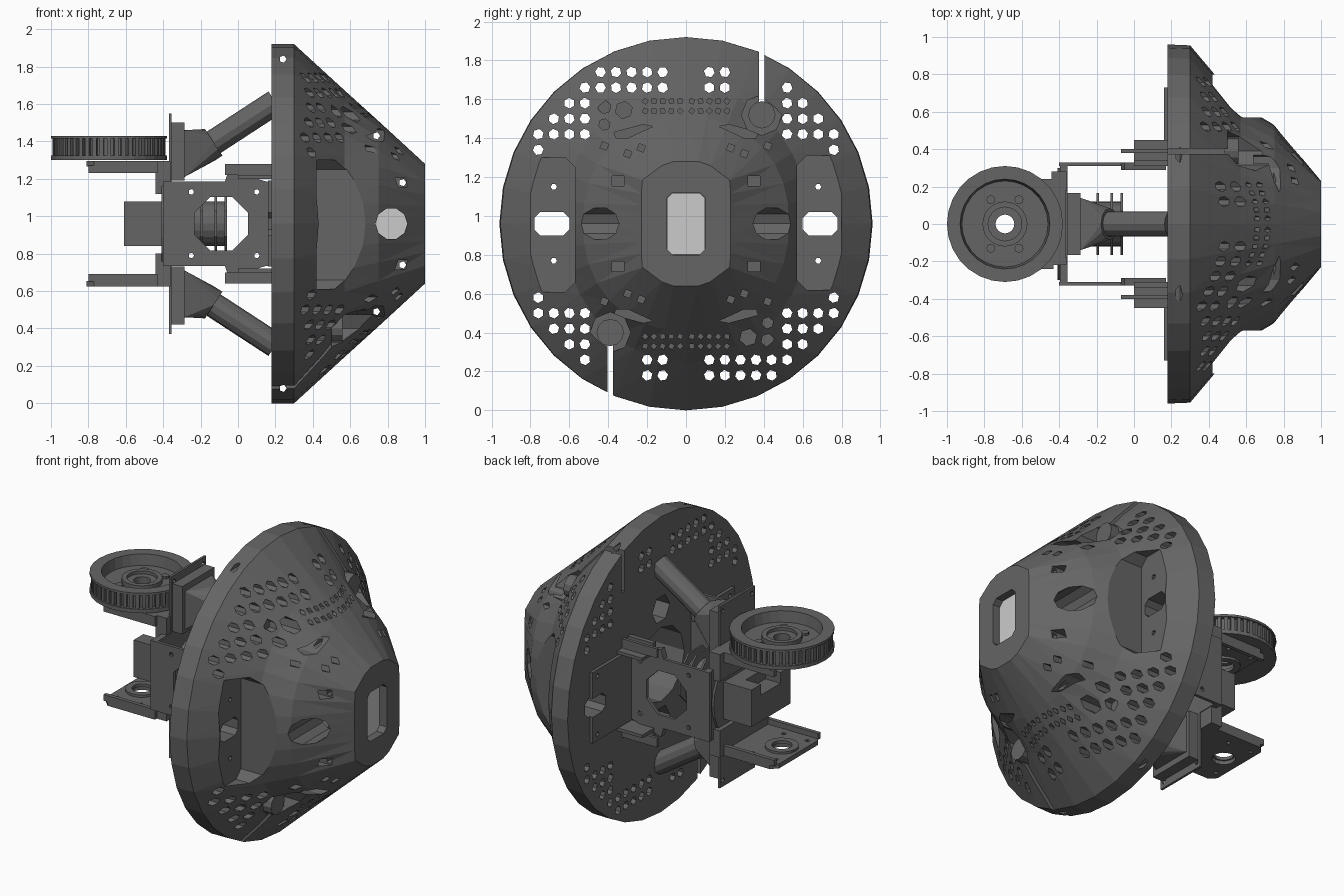
import bpy, bmesh, math, random
from mathutils import Vector, Matrix

if "Cube" in bpy.data.objects:
    bpy.data.objects.remove(bpy.data.objects["Cube"])
random.seed(4)
C = 0.96  # height of the main axis


def material(name, v):
    m = bpy.data.materials.new(name)
    m.diffuse_color = (v, v, v, 1)
    m.use_nodes = True
    m.node_tree.nodes["Principled BSDF"].inputs["Base Color"].default_value = m.diffuse_color
    return m


DARK, LIGHT = material("dark_plastic", 0.13), material("light_panel", 0.75)


def finish(name, bm, mat=DARK):
    bmesh.ops.recalc_face_normals(bm, faces=bm.faces)
    me = bpy.data.meshes.new(name)
    bm.to_mesh(me)
    bm.free()
    ob = bpy.data.objects.new(name, me)
    bpy.context.collection.objects.link(ob)
    me.materials.append(mat)
    return ob


def loft(bm, rings, caps=True):
    vs = [[bm.verts.new(p) for p in r] for r in rings]
    n = len(vs[0])
    for a, b in zip(vs, vs[1:]):
        for i in range(n):
            bm.faces.new((a[i], a[(i + 1) % n], b[(i + 1) % n], b[i]))
    if caps:
        bm.faces.new(vs[0])
        bm.faces.new(vs[-1])


def place(axis, p, d):
    return {'x': (d, p[0], p[1]), 'y': (p[0], d, p[1]), 'z': (p[0], p[1], d)}[axis]


def prisms(name, items, mat=DARK):
    """Each item: (profile, axis, start, end)."""
    bm = bmesh.new()
    for prof, ax, a, b in items:
        loft(bm, [[place(ax, p, a) for p in prof], [place(ax, p, b) for p in prof]])
    return finish(name, bm, mat)


def rect(a, b, c, d, k=0):
    if k:
        return [(a + k, c), (b - k, c), (b, c + k), (b, d - k), (b - k, d), (a + k, d), (a, d - k), (a, c + k)]
    return [(a, c), (b, c), (b, d), (a, d)]


def ngon(x, y, r, n=16, rot=0.0):
    return [(x + r * math.cos(rot + math.tau * i / n), y + r * math.sin(rot + math.tau * i / n)) for i in range(n)]


def cut(ob, items):
    c = prisms("cutter", items)
    c.hide_render = True
    m = ob.modifiers.new("cut", 'BOOLEAN')
    m.operation, m.solver, m.object = 'DIFFERENCE', 'EXACT', c
    bpy.context.view_layer.objects.active = ob
    bpy.ops.object.modifier_apply(modifier=m.name)
    bpy.data.objects.remove(c)


def flip(prof, s):
    """Turn a (y, z offset) profile half round the x axis if s is -1."""
    return [(s * y, C + s * z) for y, z in prof]


def mz(prof, s):
    return [(x, C + s * z) for x, z in prof]


# Shell: round rim lofted into an octagonal nose
def ring(x, ry, rz, p=2.0, nose=False):
    pts = []
    for i in range(32):
        t = math.tau * i / 32
        c, s = abs(math.cos(t)), abs(math.sin(t))
        if nose:
            r = 1 / max(c / ry, s / rz, 1.91 * c + 2.55 * s)
        else:
            r = ((c / ry) ** p + (s / rz) ** p) ** (-1 / p)
        pts.append((x, r * math.cos(t), C + r * math.sin(t)))
    return pts


bm = bmesh.new()
loft(bm, [ring(.18, .96, .96), ring(.3, .955, .96), ring(.57, .635, .713),
          ring(.75, .53, .55, 2.2), ring(1, .23, .32, nose=True)])
bmesh.ops.triangulate(bm, faces=[f for f in bm.faces if len(f.verts) == 4])
shell = finish("cone_shell", bm)

# Side pockets, nose cavity and cable slots
S = (1, -1)
cut(shell, [(flip(rect(.57, .80, -.34, .35, .05), s), 'x', .42, 1.1) for s in S]
    + [(rect(-.2, .2, C - .26, C + .26), 'x', .6, .93)])
through = [(flip(rect(.6, .78, -.06, .06, .03), s), 'x', 0, 1) for s in S]
through += [(ngon(a * .68, C + b * .19, .016, 6), 'x', 0, 1) for a in S for b in S]
cut(shell, through + [(ngon(0, C, .24, 12), 'x', .1, .65)]
    + [(ngon(0, C + s * .36, .09, 6), 'x', .1, .45) for s in S]
    + [(flip(rect(.375, .405, .62, 1.05), s), 'x', .1, .9) for s in S])

# Perforation grid
holes = []
for row in (.38, .46, .54, .62, .70, .78):
    for i in range(9):
        y = .12 + .08 * i
        r = math.hypot(y, row)
        if not .69 < r < .91 or (row < .4 and y < .74):
            continue
        for a in S:
            for b in S:
                if y < .5 and row < .66 or a * b > 0 and .22 < y < .5:
                    continue  # space for the cable boss and blind pits
                holes.append((ngon(a * y, C + b * row, .028, 6, random.random() * 3), 'x', .1, .95))
cut(shell, holes)

# Fine vents, pits and slanted slits
holes = []
for b in S:
    for y in (.03, .075, .12, .165, .21):
        for a in S:
            holes += [(ngon(a * y, C + b * z, .016, 4, random.random()), 'x', .52, 1) for z in (.58, .63)]
    for a in S:
        holes.append((rect(a * .35 - .03, a * .35 + .03, C + b * .22 - .025, C + b * .22 + .025), 'x', .7, 1))
        holes += [(ngon(a * y, C + b * z, .024, 4, .4), 'x', .6, 1) for y, z in ((.3, .36), (.23, .39), (.42, .4))]
        slit = [(.17, .5), (.22, .51), (.37, .47), (.36, .44), (.3, .44)]
        holes.append(([(a * y, C + b * z) for y, z in slit], 'x', .64, 1))
    holes += [(flip(ngon(y, z, r, 6, .3), b), 'x', .5, 1)
              for y, z, r in ((-.32, .585, .045), (-.42, .51, .03), (-.42, .6, .035))]
cut(shell, holes)

# Nose window, side ports, cross bolt holes and cable pockets
cut(shell, [(rect(-.1, .1, C - .16, C + .16, .03), 'x', .9, 1.1)]
    + [(flip(ngon(.39, .56, .105, 8), s), 'x', .5, 1.1) for s in S])
cut(shell, [(ngon(.82, C, .085, 10), 'y', -1, 1)]
    + [(ngon(x, C + s * z, .02, 5), 'y', -1.1, 1.1) for s in S for x, z in ((.24, .88), (.74, .47), (.88, .22))])
prisms("cable_boss", [(flip(ngon(.39, .56, .07, 12), s), 'x', .48, .56) for s in S])
prisms("light_box", [(rect(-.099, .099, C - .159, C + .159, .03), 'x', .74, .95)], LIGHT)

# Plates on the back of the shell
plate = prisms("back_plate", [(rect(*sorted((s * .31, s * .73)), C - .23, C + .23), 'x', .16, .185) for s in S])
cut(plate, through)

# Small brackets with tongues
tabs = []
for a in S:
    for b in S:
        tabs += [(rect(0, .185, *sorted((a * .33, a * .45))), 'z', C + b * .24, C + b * .26),
                 (mz(rect(0, .185, .24, .315), b), 'y', a * .31, a * .34),
                 (rect(-.07, .18, a * .39 - .01, a * .39 + .01), 'z', C + b * .26, C + b * .32)]
prisms("tongue_bracket", tabs)

# Side arms with large octagonal openings
arm = prisms("side_arm", [(rect(-.4, .17, C - .225, C + .225), 'y', *sorted((s * .31, s * .33))) for s in S])
cut(arm, [(ngon(-.09, C, .155, 8, math.pi / 8), 'y', -1, 1)]
    + [(ngon(x, C + s * .17, .016, 5), 'y', -1, 1) for x in (-.25, .1) for s in S])
prisms("arm_gusset", [(mz([(-.07, .225), (-.05, .285), (.17, .22), (.16, .17)], b), 'y', *sorted((a * .29, a * .33)))
                      for a in S for b in S])

# Motor: finned barrel, backing disc, cross plate and gearbox
fins = [(ngon(0, C, .12, 20), 'x', -.36, -.06)]
fins += [(ngon(0, C, .18, 8, math.pi / 8), 'x', x, x + .012) for x in (-.2, -.125, -.072)]
prisms("finned_motor", fins)
prisms("motor_disc", [(ngon(0, C, .3, 24), 'x', -.41, -.385)])
prisms("cross_plate", [(rect(-.33, .33, C - .225, C + .225), 'x', -.395, -.355)])
gear = prisms("gearbox", [(rect(-.2, .2, C - .12, C + .12), 'x', -.61, -.4)])
cut(gear, [(rect(-.62, -.5, -.1, .1), 'z', C + .05, 1.2)])

# Upper and lower strut mounts
for s, label in ((1, "upper"), (-1, "lower")):
    mount = prisms(label + "_mount_plate", [(rect(-.18, .18, *sorted((C + s * .17, C + s * .59))), 'x', -.37, -.355)])
    cut(mount, [(ngon(y, C + s * z, .016, 6), 'x', -1, 0) for y in (-.15, .15) for z in (.21, .55)])
    prisms(label + "_mount_block", [(rect(-.165, .165, *sorted((C + s * .23, C + s * .54))), 'x', -.356, -.285)])
    a, b = Vector((-.13, 0, C + s * .435)), Vector((.2, 0, C + s * .65))
    rot = (b - a).to_track_quat('Z', 'Y').to_matrix()
    circ = lambda p, r, n: [p + rot @ Vector((x, y, 0)) for x, y in ngon(0, 0, r, n)]
    bm = bmesh.new()
    loft(bm, [circ(a, .068, 12), circ(b, .068, 12)])
    finish(label + "_strut", bm)
    bm = bmesh.new()
    for p in circ(a, .085, 12) + circ(a.lerp(b, -.12), .085, 12):
        bm.verts.new(p)
    for y, z in rect(-.14, .14, .25, .5):
        bm.verts.new((-.286, y, C + s * z))
    bmesh.ops.convex_hull(bm, input=bm.verts)
    finish(label + "_strut_socket", bm)

    # Pulley tray with rims and a bearing ring
    outline = [(-.43, -.24), (-.43, .24), (-.77, .24), (-.81, .2), (-.81, -.2), (-.77, -.24)]
    tray = prisms(label + "_pulley_tray", [(outline, 'z', C + s * .305, C + s * .335)])
    cut(tray, [(ngon(-.69, 0, .07, 16), 'z', 0, 2)]
        + [(ngon(-.69 + x, y, .015, 6), 'z', 0, 2) for x in (-.07, .1) for y in (-.16, .16)])
    prisms(label + "_tray_rim",
           [(mz(rect(-.8, -.43, .27, .31), s), 'y', *sorted((a * .215, a * .24))) for a in S]
           + [(rect(-.44, -.36, -.22, .28), 'z', C + s * .16, C + s * .335)])
    bm = bmesh.new()
    prof = [(.06, .29), (.1, .29), (.1, .31), (.06, .31), (.06, .29)]
    loft(bm, [[(-.69 + x, y, C + s * z) for x, y in ngon(0, 0, r, 16)] for r, z in prof], False)
    bmesh.ops.remove_doubles(bm, verts=bm.verts, dist=1e-5)
    finish(label + "_bearing_ring", bm)

# Belt pulley: turned body, teeth and screws
prof = [(.05, 1.3), (.31, 1.3), (.31, 1.325), (.28, 1.325), (.28, 1.415), (.31, 1.415), (.31, 1.43),
        (.24, 1.43), (.23, 1.36), (.12, 1.36), (.12, 1.39), (.09, 1.39), (.09, 1.37), (.05, 1.37), (.05, 1.3)]
bm = bmesh.new()
loft(bm, [[(-.69 + x, y, z) for x, y in ngon(0, 0, r, 28)] for r, z in prof], False)
bmesh.ops.remove_doubles(bm, verts=bm.verts, dist=1e-5)
finish("pulley", bm)
teeth = []
for i in range(48):
    m = Matrix.Rotation(math.tau * i / 48, 2)
    pts = [m @ Vector(p) for p in rect(.27, .302, -.011, .011)]
    teeth.append(([(p.x - .69, p.y) for p in pts], 'z', 1.32, 1.42))
prisms("pulley_teeth", teeth)
prisms("pulley_screw", [(ngon(-.69 + a * .075, b * .13, .024, 8), 'z', 1.35, 1.375) for a in S for b in S])
